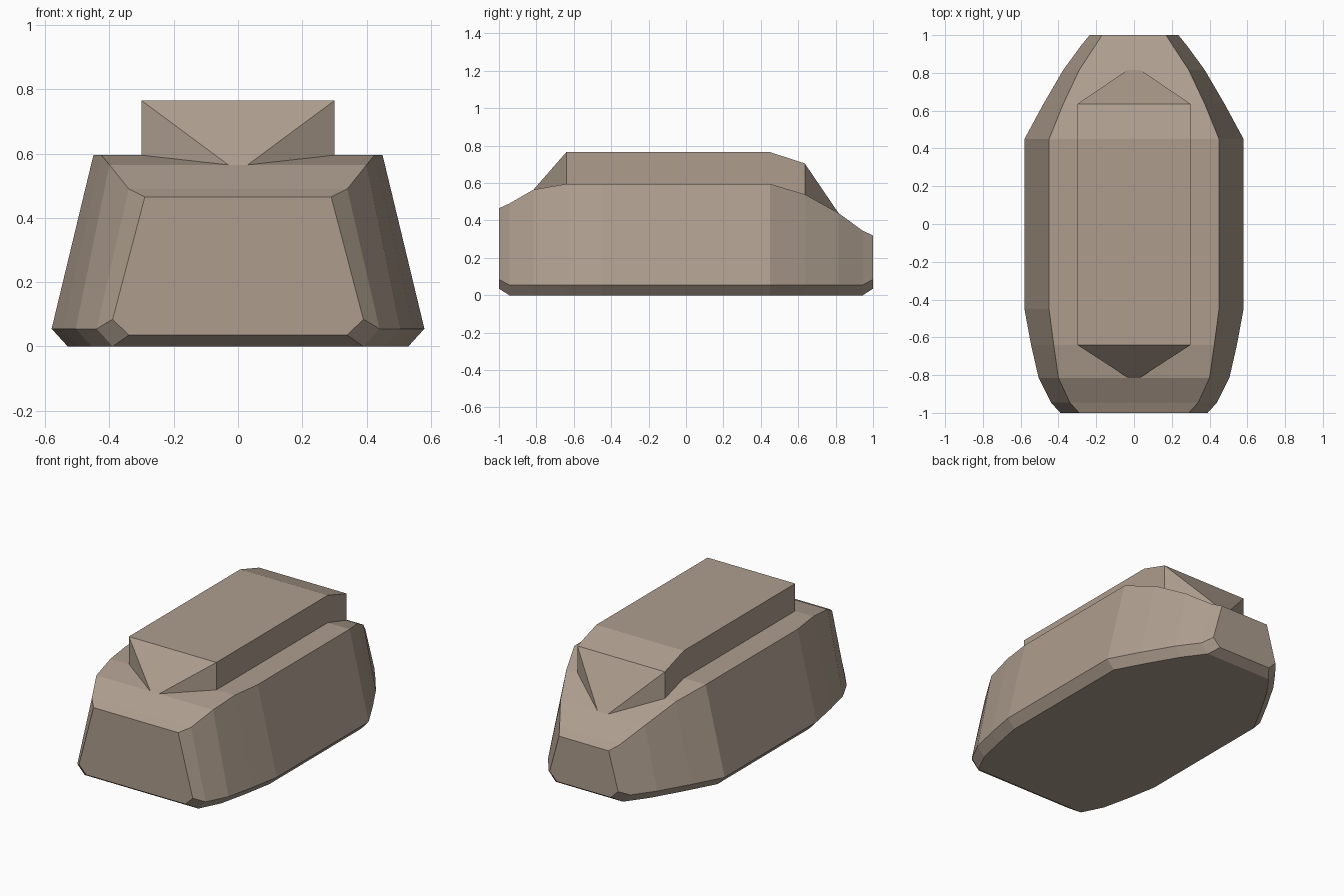
import bpy, bmesh

if "Cube" in bpy.data.objects:
    bpy.data.objects.remove(bpy.data.objects["Cube"])

brown = bpy.data.materials.new("brown")
brown.diffuse_color = (0.42, 0.34, 0.27, 1)
brown.use_nodes = True
brown.node_tree.nodes["Principled BSDF"].inputs["Base Color"].default_value = brown.diffuse_color


def loft(name, sections, floor=True):
    """Skin mirrored cross-sections: (y, [(half_width, z), ...] from bottom to top)."""
    bm = bmesh.new()
    rings = []
    for y, half in sections:
        pts = half + [(-x, z) for x, z in reversed(half)]
        rings.append([bm.verts.new((x, y, z)) for x, z in pts])
    n = len(rings[0])
    for a, b in zip(rings, rings[1:]):
        for i in range(n if floor else n - 1):
            j = (i + 1) % n
            bm.faces.new((a[i], a[j], b[j], b[i]))
    bm.faces.new(rings[0])
    bm.faces.new(rings[-1])
    bmesh.ops.remove_doubles(bm, verts=bm.verts, dist=0.0005)
    bmesh.ops.recalc_face_normals(bm, faces=bm.faces)
    mesh = bpy.data.meshes.new(name)
    bm.to_mesh(mesh)
    bm.free()
    mesh.materials.append(brown)
    obj = bpy.data.objects.new(name, mesh)
    bpy.context.collection.objects.link(obj)
    return obj


# Hull: y, sill half width, roof half width, roof height, chamfer lift at the ends
hull = [(-1.0, 0.39, 0.29, 0.465, 0.035),
        (-0.945, 0.44, 0.34, 0.49, 0),
        (-0.815, 0.505, 0.40, 0.565, 0),
        (-0.64, 0.545, 0.425, 0.595, 0),
        (-0.45, 0.58, 0.45, 0.595, 0),
        (0.45, 0.58, 0.45, 0.595, 0),
        (0.635, 0.48, 0.375, 0.54, 0),
        (0.815, 0.375, 0.29, 0.44, 0),
        (0.945, 0.28, 0.205, 0.345, 0),
        (1.0, 0.235, 0.17, 0.32, 0.035)]
loft("hull", [(y, [(w - 0.05, lift), (w, 0.055 + lift * 0.85), (r, top)])
              for y, w, r, top, lift in hull])

# Raised deck block, tapering to a narrow wedge at each end
deck = [(-0.815, 0.03, 0.565, 0.565),
        (-0.64, 0.30, 0.59, 0.765),
        (0.45, 0.30, 0.59, 0.765),
        (0.635, 0.30, 0.535, 0.705),
        (0.815, 0.035, 0.44, 0.44)]
bm_sections = [(y, [(w, low), (w, top)]) for y, w, low, top in deck]


def deck_block():
    bm = bmesh.new()
    rings = [[bm.verts.new((s * w, y, z)) for s, z in ((1, lo), (1, hi), (-1, hi), (-1, lo))]
             for y, w, lo, hi in deck]
    for a, b in zip(rings, rings[1:]):
        for i in range(3):
            bm.faces.new((a[i], b[i], b[i + 1], a[i + 1]))
    # Collapse the wedge tips to plain edges
    bmesh.ops.remove_doubles(bm, verts=bm.verts, dist=0.0005)
    bmesh.ops.recalc_face_normals(bm, faces=bm.faces)
    mesh = bpy.data.meshes.new("deck_block")
    bm.to_mesh(mesh)
    bm.free()
    mesh.materials.append(brown)
    bpy.context.collection.objects.link(bpy.data.objects.new("deck_block", mesh))


deck_block()
